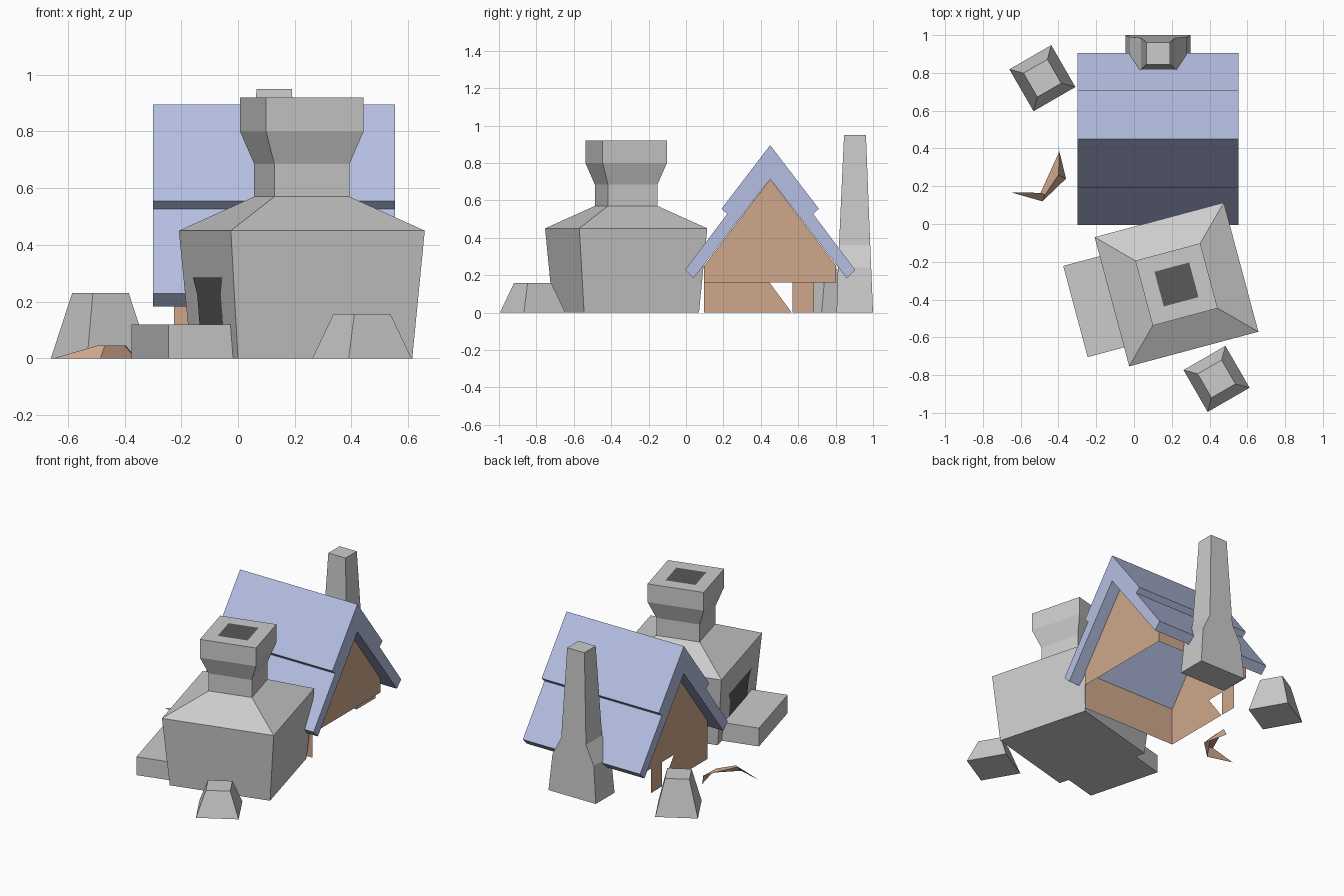
import bpy
from math import radians

if "Cube" in bpy.data.objects:
    bpy.data.objects.remove(bpy.data.objects["Cube"])


def material(name, rgb):
    m = bpy.data.materials.new(name)
    m.diffuse_color = (*rgb, 1)
    m.use_nodes = True
    m.node_tree.nodes["Principled BSDF"].inputs["Base Color"].default_value = m.diffuse_color
    return m


WOOD = material("wood", (0.62, 0.39, 0.26))
SLATE = material("slate", (0.46, 0.52, 0.76))
SOOT = material("soot", (0.1, 0.1, 0.1))


def mesh(name, verts, faces, mat=None, loc=(0, 0, 0), turn=0):
    me = bpy.data.meshes.new(name)
    me.from_pydata(verts, [], faces)
    ob = bpy.data.objects.new(name, me)
    ob.location = loc
    ob.rotation_euler.z = radians(turn)
    bpy.context.collection.objects.link(ob)
    if mat:
        me.materials.append(mat)
    return ob


def loft(name, rings, loc=(0, 0, 0), turn=0, mat=None, top=True):
    """Stack of rectangles (x0, x1, y0, y1, z), capped at the ends."""
    verts = []
    for x0, x1, y0, y1, z in rings:
        verts += [(x0, y0, z), (x1, y0, z), (x1, y1, z), (x0, y1, z)]
    faces = [(3, 2, 1, 0)]
    for r in range(len(rings) - 1):
        for i in range(4):
            a, b = r * 4 + i, r * 4 + (i + 1) % 4
            faces.append((a, b, b + 4, a + 4))
    if top:
        n = len(verts)
        faces.append((n - 4, n - 3, n - 2, n - 1))
    return mesh(name, verts, faces, mat, loc, turn)


def square(h, z):
    return (-h, h, -h, h, z)


# Furnace: body, neck and flared rim in one stack
F = dict(loc=(0.225, -0.32, 0), turn=15)
profile = [(0.318, 0), (0.336, 0.225), (0.354, 0.45), (0.137, 0.57), (0.137, 0.685),
           (0.178, 0.80), (0.178, 0.92), (0.095, 0.92)]
loft("furnace", [square(h, z) for h, z in profile], top=False, **F)
mesh("furnace_flue", [(-.095, -.095, .92), (.095, -.095, .92), (.095, .095, .92), (-.095, .095, .92)],
     [(0, 1, 2, 3)], SOOT, **F)
loft("furnace_ledge", [(-.554, -.3, -.25, .25, 0), (-.554, -.3, -.25, .25, 0.12)], **F)


# Furnace mouth on the sloping left face
def mouth(z):
    return -0.318 - 0.08 * z - 0.003


mesh("furnace_mouth", [(mouth(.12), .16, .12), (mouth(.12), -.16, .12), (mouth(.225), -.16, .225),
     (mouth(.285), -.2, .285), (mouth(.285), .2, .285), (mouth(.225), .16, .225)],
     [(0, 1, 2, 3, 4, 5)], SOOT, **F)

# House roof: stepped chevron profile, mirrored about y = 0.45
XL, XR, YC = -0.3, 0.553, 0.45
half = [(0, 0.895), (0.26, 0.555), (0.23, 0.527), (0.455, 0.228), (0.41, 0.183), (0, 0.715)]
n = len(half)
verts = [(x, YC + s * d, z) for x in (XL, XR) for s in (1, -1) for d, z in half]
faces = []
for s in (0, n):
    for i in range(n - 1):
        a, b = s + i, s + i + 1
        quad = (a, a + 2 * n, b + 2 * n, b)
        faces.append(quad[::-1] if s == 0 else quad)
    for e in (0, 2 * n):
        for f in ((0, 1, 2, 5), (2, 3, 4, 5)):
            f = tuple(s + e + k for k in f)
            faces.append(f if (s == 0) == (e == 0) else f[::-1])
roof = mesh("roof", verts, faces, SLATE)

# House walls: thin sheets, open below on the right and back
WL, WR, Y0, Y1, ZB, ZE = -0.225, 0.475, 0.097, 0.803, 0.16, 0.25
for name, x in (("gable_left", WL), ("gable_right", WR)):
    mesh(name, [(x, Y0, ZB), (x, Y1, ZB), (x, Y1, ZE), (x, YC, 0.713), (x, Y0, ZE)],
         [(0, 1, 2, 3, 4)], WOOD)
for name, y, z in (("wall_front", Y0, 0), ("wall_back", Y1, ZB)):
    mesh(name, [(WL, y, z), (WR, y, z), (WR, y, ZE), (WL, y, ZE)], [(0, 1, 2, 3)], WOOD)
mesh("broken_wall_left", [(WL, y, z) for y, z in
     ((Y0, 0), (.565, 0), (.447, ZB), (Y0, ZB), (.57, 0), (.685, 0), (.685, ZB), (.57, ZB))],
     [(0, 1, 2, 3), (4, 5, 6, 7)], WOOD)

# Chimney with a wide foot and tapered shaft
loft("chimney", [(-.172, .172, .805, 1.0, 0), (-.15, .15, .812, .99, .24),
                 (-.09, .09, .818, .985, .36), (-.0625, .0625, .845, .962, .95)], loc=(0.1275, 0, 0))

# Loose stone blocks
for name, x, y, h in (("stone_back", -.485, .772, .23), ("stone_front", .437, -.82, .157)):
    loft(name, [square(.128, 0), square(.073, h)], loc=(x, y, 0), turn=30)

# Bent piece of wooden debris on the ground
mesh("debris", [(-.65, .167, 0), (-.485, .12, 0), (-.36, .24, 0), (-.402, .407, 0),
                (-.495, .165, .045), (-.395, .385, .045), (-.47, .155, .045), (-.40, .26, .045)],
     [(0, 1, 6, 4), (1, 2, 7, 6), (2, 3, 5, 7), (4, 6, 7, 5)], WOOD)
